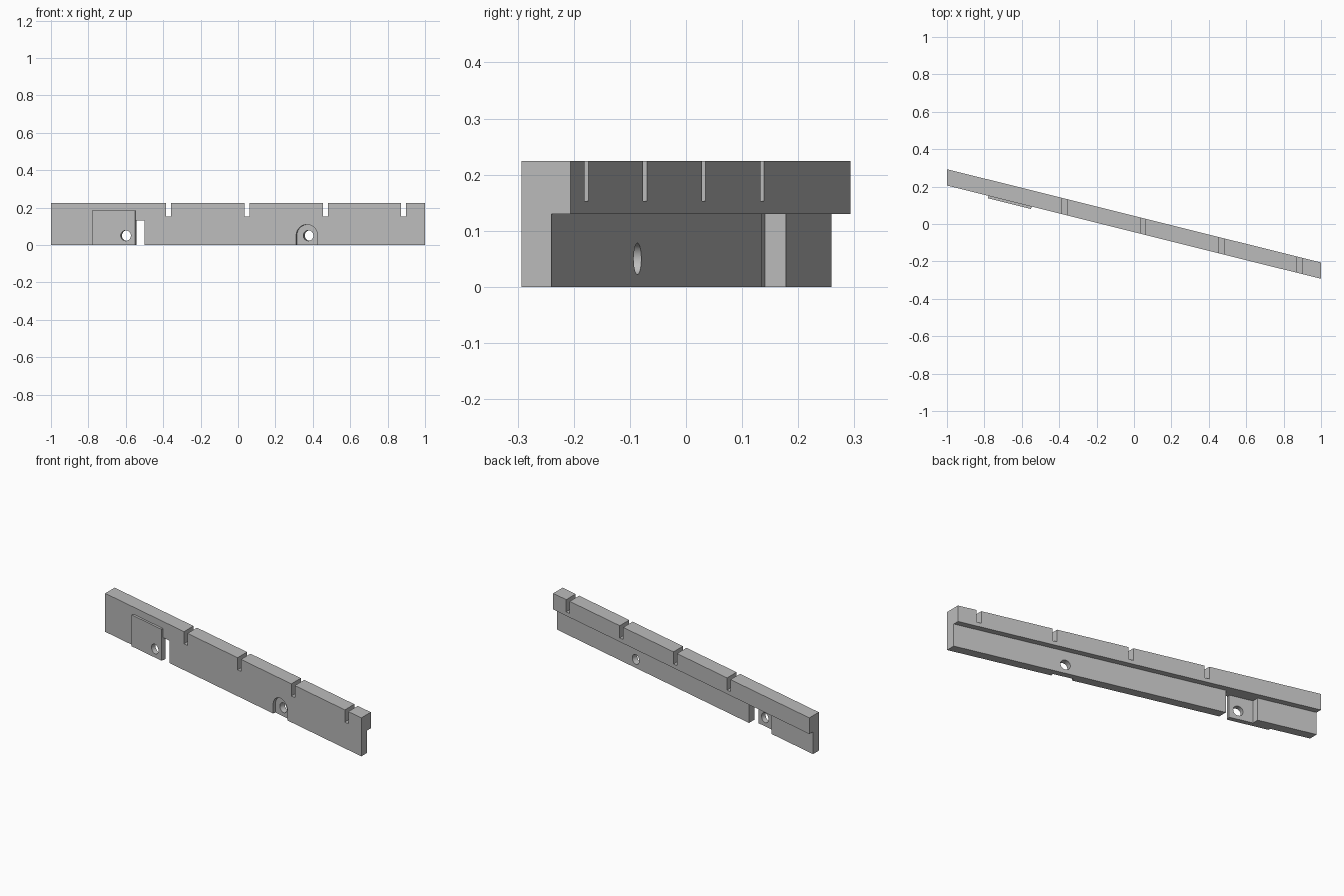
import bpy
import math
from mathutils import Matrix

if "Cube" in bpy.data.objects:
    bpy.data.objects.remove(bpy.data.objects["Cube"], do_unlink=True)

SLOPE = -0.2495                     # skew of the rail in plan
ANGLE = math.atan(SLOPE)
FRONT, BACK, LIP = -0.0435, 0.0435, 0.0095
HEIGHT, STEP = 0.224, 0.13

grey = bpy.data.materials.new("plain grey")
grey.use_nodes = True
colour = (0.5, 0.5, 0.5, 1)
grey.diffuse_color = colour
grey.node_tree.nodes["Principled BSDF"].inputs["Base Color"].default_value = colour


def prism(name, outline, place, depth):
    """Extrude a 2D outline; place maps (a, b, depth) to a 3D point."""
    n = len(outline)
    verts = [place(a, b, d) for d in depth for a, b in outline]
    faces = [list(range(n))[::-1], list(range(n, 2 * n))]
    faces += [(i, (i + 1) % n, (i + 1) % n + n, i + n) for i in range(n)]
    mesh = bpy.data.meshes.new(name)
    mesh.from_pydata(verts, [], faces)
    obj = bpy.data.objects.new(name, mesh)
    bpy.context.collection.objects.link(obj)
    mesh.materials.append(grey)
    bpy.context.view_layer.objects.active = obj
    obj.select_set(True)
    bpy.ops.object.mode_set(mode='EDIT')
    bpy.ops.mesh.select_all(action='SELECT')
    bpy.ops.mesh.normals_make_consistent(inside=False)
    bpy.ops.object.mode_set(mode='OBJECT')
    obj.select_set(False)
    return obj


def rect(a0, a1, b0, b1):
    return [(a0, b0), (a1, b0), (a1, b1), (a0, b1)]


def arc(radius, z, start, end, steps):
    return [(radius * math.cos(math.radians(start + (end - start) * i / steps)),
             z + radius * math.sin(math.radians(start + (end - start) * i / steps)))
            for i in range(steps)]


def square_to_face(x):
    """Frame at x on the front face: a along the rail, d into it, b up."""
    frame = Matrix.Translation((x, FRONT + SLOPE * x, 0)) @ Matrix.Rotation(ANGLE, 4, 'Z')
    return lambda a, b, d: frame @ Matrix.Translation((a, d, b)).translation


def cut(target, cutter, operation='DIFFERENCE'):
    mod = target.modifiers.new("cut", 'BOOLEAN')
    mod.operation, mod.solver, mod.object = operation, 'EXACT', cutter
    bpy.context.view_layer.objects.active = target
    target.select_set(True)
    bpy.ops.object.modifier_apply(modifier=mod.name)
    target.select_set(False)
    bpy.data.objects.remove(cutter, do_unlink=True)


# Stepped rail, skewed so its ends stay square to x
profile = [(FRONT, 0), (LIP, 0), (LIP, STEP), (BACK, STEP), (BACK, HEIGHT), (FRONT, HEIGHT)]
rail = prism("rail", profile, lambda y, z, x: (x, y + SLOPE * x, z), (-1, 1))


def across(a, b, d):
    return (a, d, b)


# Slots along the top edge
for x in (-0.371, 0.047, 0.467, 0.885):
    cut(rail, prism("slot", rect(x - 0.0135, x + 0.0135, 0.153, 0.3), across, (-1, 1)))

# Opening in the lower part
cut(rail, prism("opening", rect(-0.675, -0.5, -0.1, STEP), across, (-1, 1)))

# Arched pocket with a bolt hole
arch = [(0.059, -0.1)] + arc(0.059, 0.05, 0, 180, 24) + [(-0.059, 0.05), (-0.059, -0.1)]
cut(rail, prism("pocket", arch, square_to_face(0.368), (-0.1, 0.017)))
hole = arc(0.028, 0.05, 0, 360, 32)
cut(rail, prism("rail_hole", hole, square_to_face(0.372), (-0.2, 0.2)))

# Raised plate over the opening, with its own hole
plate = prism("plate", rect(-0.119, 0.119, 0, 0.183), square_to_face(-0.663), (-0.013, 0.015))
cut(rail, plate, 'UNION')
cut(rail, prism("plate_hole", hole, square_to_face(-0.597), (-0.1, 0.04)))

# Smooth only the round walls
rail.select_set(True)
bpy.context.view_layer.objects.active = rail
bpy.ops.object.shade_smooth_by_angle(angle=math.radians(30))
